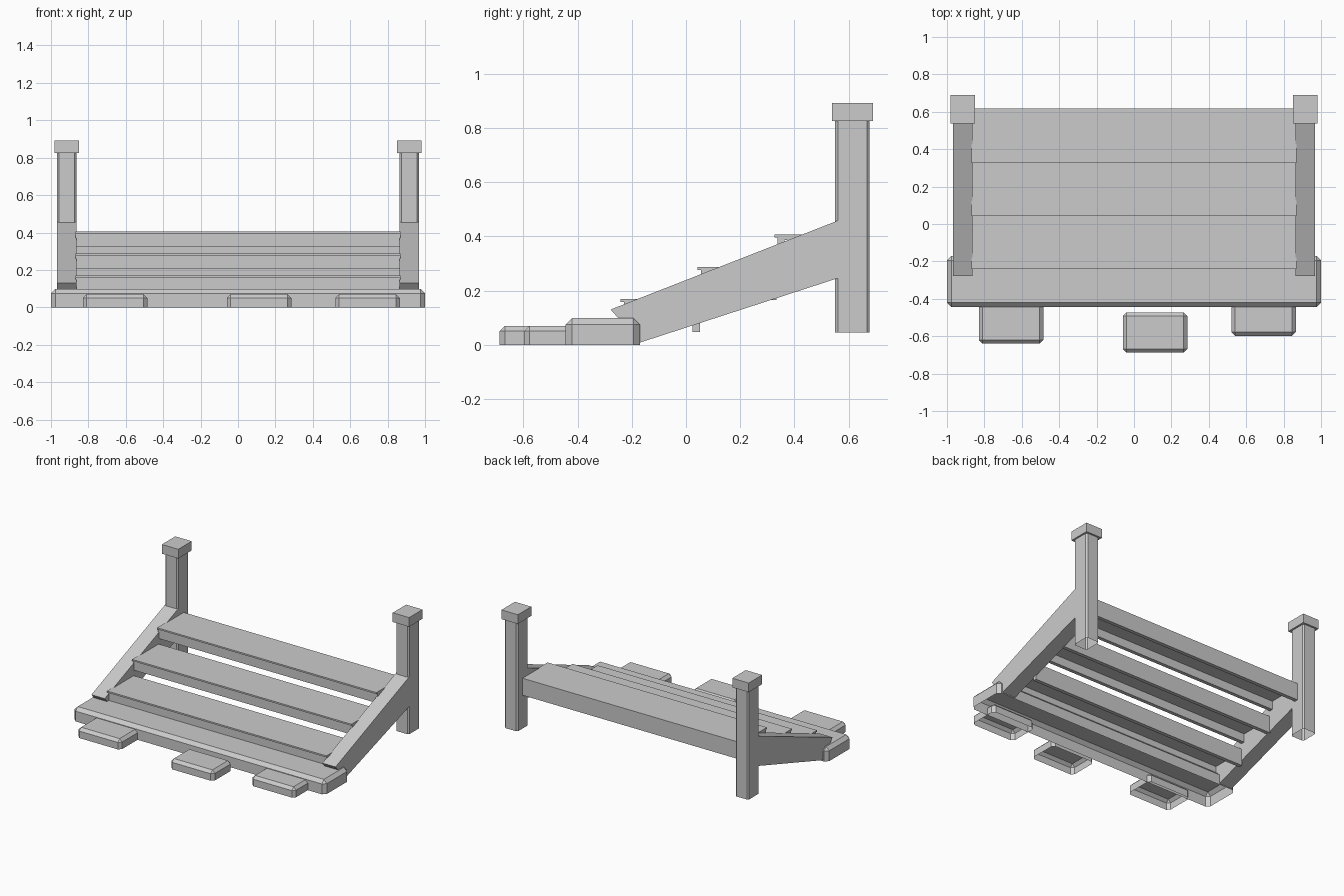
import bpy, bmesh

if "Cube" in bpy.data.objects:
    bpy.data.objects.remove(bpy.data.objects["Cube"])

grey = bpy.data.materials.new("weathered_grey")
grey.diffuse_color = (0.6, 0.6, 0.6, 1)
grey.use_nodes = True
grey.node_tree.nodes["Principled BSDF"].inputs["Base Color"].default_value = grey.diffuse_color


def finish(name, bm):
    bmesh.ops.recalc_face_normals(bm, faces=bm.faces[:])
    mesh = bpy.data.meshes.new(name)
    bm.to_mesh(mesh)
    bm.free()
    mesh.materials.append(grey)
    obj = bpy.data.objects.new(name, mesh)
    bpy.context.collection.objects.link(obj)
    return obj


def box(name, x, y, z, bevel=0, vertical_only=False, open_bottom=False):
    """Box from (min, max) ranges, optionally chamfered and open underneath."""
    bm = bmesh.new()
    bmesh.ops.create_cube(bm, size=1)
    for v in bm.verts:
        v.co = [r[0] + (c + 0.5) * (r[1] - r[0]) for c, r in zip(v.co, (x, y, z))]
    bm.normal_update()
    if open_bottom:
        low = [f for f in bm.faces if f.normal.z < -0.5]
        bmesh.ops.delete(bm, geom=low, context='FACES_ONLY')
    if bevel:
        edges = [e for e in bm.edges if not e.is_boundary and
                 (not vertical_only or abs(e.verts[0].co.z - e.verts[1].co.z) > 0.01)]
        bmesh.ops.bevel(bm, geom=edges, offset=bevel, segments=1,
                        profile=0.5, affect='EDGES')
    return finish(name, bm)


def side_extrusion(name, profile, x0, x1):
    """Extrude a (y, z) profile along x."""
    bm = bmesh.new()
    face = bm.faces.new([bm.verts.new((x0, y, z)) for y, z in profile])
    new = bmesh.ops.extrude_face_region(bm, geom=[face])["geom"]
    bmesh.ops.translate(bm, vec=(x1 - x0, 0, 0),
                        verts=[v for v in new if isinstance(v, bmesh.types.BMVert)])
    return finish(name, bm)


# Ground slab and the loose paving stones in front of it
box("ground_slab", (-1, 1), (-0.445, -0.17), (0, 0.098), 0.024, open_bottom=True)
for i, (x, y) in enumerate([(-0.83, -0.64), (-0.06, -0.688), (0.52, -0.598)]):
    box(f"paving_stone_{i + 1}", (x, x + 0.345), (y, y + 0.215), (0, 0.07),
        0.02, open_bottom=True)

# Posts, caps and sloping stringers on both sides
slope = [(0.565, 0.46), (-0.278, 0.13), (-0.17, 0.008), (0.565, 0.247)]
for side, s in (("left", -1), ("right", 1)):
    span = sorted((s * 0.863, s * 0.968))
    cap = sorted((s * 0.85, s * 0.98))
    box(f"{side}_post", span, (0.55, 0.677), (0.046, 0.83), 0.01,
        vertical_only=True, open_bottom=True)
    box(f"{side}_post_cap", cap, (0.538, 0.69), (0.826, 0.892))
    side_extrusion(f"{side}_stringer", slope, *span)

# Steps: thin nosing, front riser and deeper rear rail in one channel profile
for i in range(3):
    y, z = -0.241 + 0.2835 * i, 0.169 + 0.1185 * i
    channel = [(0, 0), (0.292, 0), (0.292, -0.122), (0.265, -0.122),
               (0.265, -0.02), (0.038, -0.02), (0.038, -0.081),
               (0.012, -0.081), (0.012, -0.011), (0, -0.011)]
    side_extrusion(f"step_{i + 1}", [(y + a, z + b) for a, b in channel], -0.87, 0.87)
